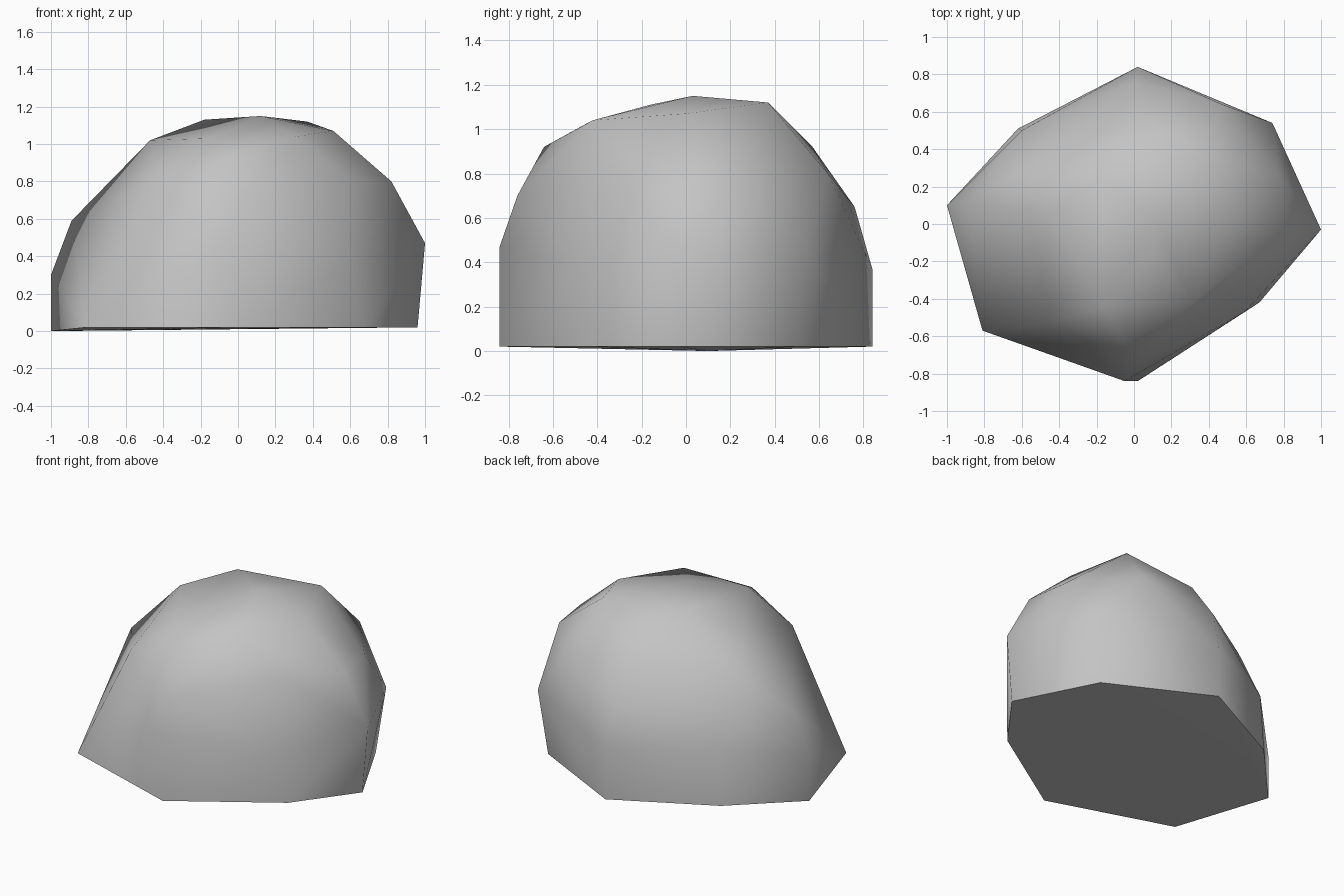
import bpy
import bmesh
import math

# Remove the default cube only
default_cube = bpy.data.objects.get("Cube")
if default_cube:
    bpy.data.objects.remove(default_cube, do_unlink=True)


def make_material(name, colour):
    material = bpy.data.materials.new(name)
    material.use_nodes = True
    material.diffuse_color = colour
    shader = next(n for n in material.node_tree.nodes if n.type == "BSDF_PRINCIPLED")
    shader.inputs["Base Color"].default_value = colour
    return material


def make_boulder(name, layers, material, unit=0.01):
    """Wrap a faceted skin around corner points given in hundredths."""
    bm = bmesh.new()
    for layer in layers:
        for corner in layer:
            bm.verts.new([value * unit for value in corner])
    hull = bmesh.ops.convex_hull(bm, input=bm.verts)
    loose = set(hull["geom_interior"] + hull["geom_unused"])
    loose_verts = [v for v in loose if isinstance(v, bmesh.types.BMVert)]
    bmesh.ops.delete(bm, geom=loose_verts, context="VERTS")
    bmesh.ops.recalc_face_normals(bm, faces=bm.faces)

    mesh = bpy.data.meshes.new(name)
    bm.to_mesh(mesh)
    bm.free()
    mesh.materials.append(material)
    boulder = bpy.data.objects.new(name, mesh)
    bpy.context.collection.objects.link(boulder)
    return boulder


# Flat footprint resting on the ground
footprint = [(2, 84, 2), (69, 50, 2), (96, -3, 2), (67, -42, 2),
             (2, -84, 2), (-81, -57, 2), (-100, 10, 0), (-62, 51, 2)]

# Widest band of the sides
waist = [(100, -3, 47), (74, 54, 46), (2, 84, 37), (-60, 50, 40),
         (-100, 10, 30), (-97, 3, 27), (-5, -84, 47), (59, -47, 37)]

# Sloping shoulders
shoulder = [(82, -3, 80), (78, 25, 80), (47, 64, 80), (0, 76, 65), (-60, 29, 80),
            (-89, 12, 59), (-54, -53, 60), (-44, -52, 81), (0, -76, 70),
            (-5, -64, 92), (60, -32, 80)]

# Rounded crown
crown = [(-47, 5, 102), (-16, -44, 103), (31, -42, 104), (-18, 25, 113), (37, 37, 112),
         (51, 0, 107), (10, -16, 111), (12, 3, 115), (1, 57, 92)]

stone = make_material("stone_grey", (0.55, 0.55, 0.55, 1.0))
boulder = make_boulder("boulder", [footprint, waist, shoulder, crown], stone)

# Soft shading on the body, crisp edge around the base
bpy.ops.object.select_all(action="DESELECT")
boulder.select_set(True)
bpy.context.view_layer.objects.active = boulder
bpy.ops.object.shade_smooth_by_angle(angle=math.radians(65))
